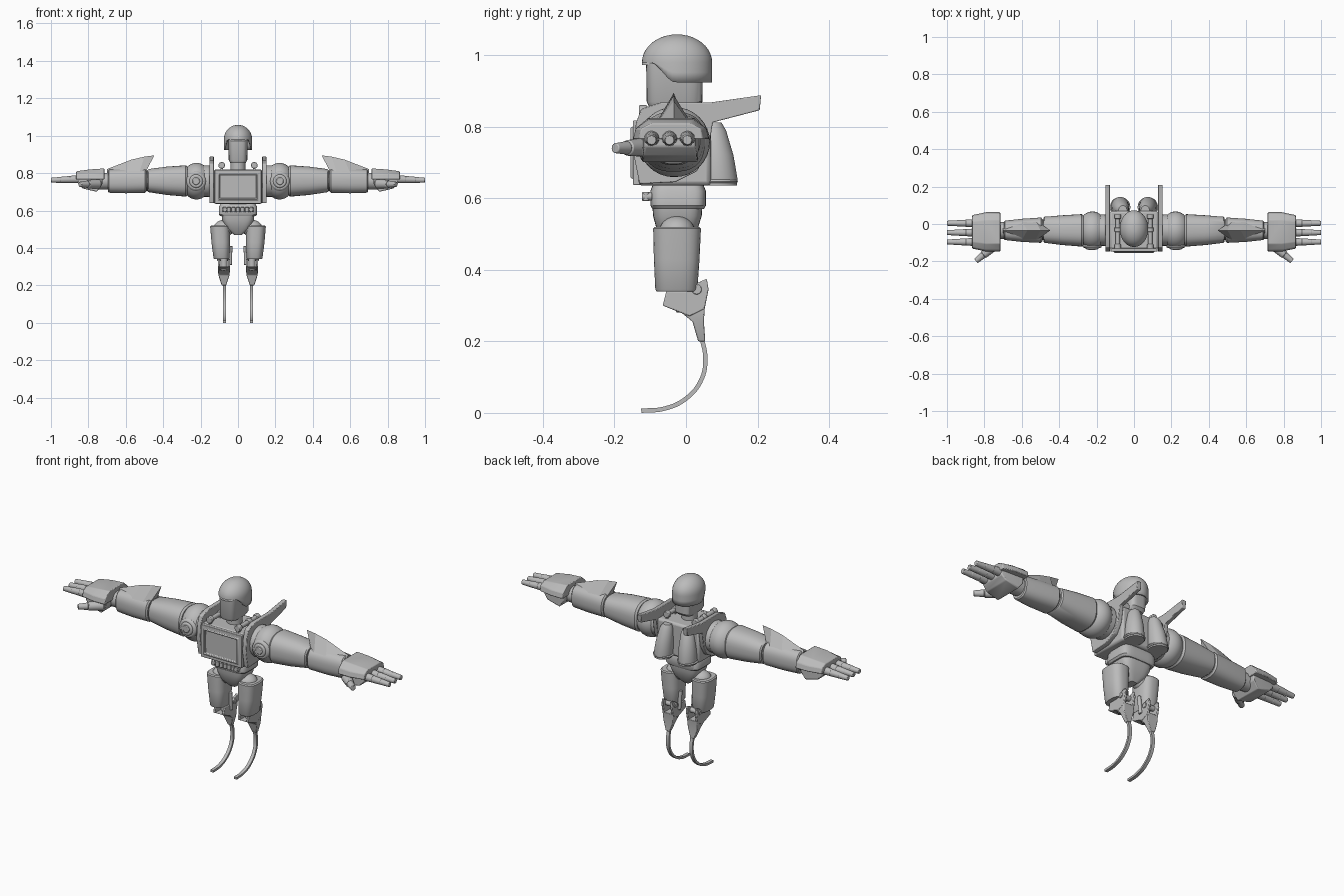
import bpy, bmesh
from math import sin, cos, pi, copysign
from mathutils import Vector

cube = bpy.data.objects.get("Cube")
if cube:
    bpy.data.objects.remove(cube)

metal = bpy.data.materials.new("plain grey")
metal.use_nodes = True
GREY = (0.5, 0.5, 0.5, 1)
metal.diffuse_color = GREY
metal.node_tree.nodes["Principled BSDF"].inputs["Base Color"].default_value = GREY


def finish(name, bm, mirror=False, bevel=0, smooth=True):
    """Turn a bmesh into a named object, optionally mirrored and bevelled."""
    bmesh.ops.recalc_face_normals(bm, faces=bm.faces)
    mesh = bpy.data.meshes.new(name)
    bm.to_mesh(mesh)
    bm.free()
    mesh.materials.append(metal)
    ob = bpy.data.objects.new(name, mesh)
    bpy.context.collection.objects.link(ob)
    if bevel:
        mod = ob.modifiers.new("bevel", "BEVEL")
        mod.width, mod.segments, mod.limit_method = bevel, 2, "ANGLE"
    if mirror:
        ob.modifiers.new("mirror", "MIRROR").use_mirror_merge = False
    if smooth:
        bpy.ops.object.select_all(action="DESELECT")
        ob.select_set(True)
        bpy.context.view_layer.objects.active = ob
        bpy.ops.object.shade_smooth_by_angle(angle=0.6)
    return ob


def box(name, lo, hi, bevel=0.006, **kw):
    bm = bmesh.new()
    bmesh.ops.create_cube(bm, size=1)
    lo, hi = Vector(lo), Vector(hi)
    for v in bm.verts:
        v.co = (lo + hi) / 2 + v.co * (hi - lo)
    return finish(name, bm, bevel=bevel, **kw)


def skin(bm, loops):
    """Bridge loops of points and cap both ends."""
    rings = [[bm.verts.new(p) for p in loop] for loop in loops]
    n = len(rings[0])
    for a, b in zip(rings, rings[1:]):
        for i in range(n):
            bm.faces.new((a[i], a[(i + 1) % n], b[(i + 1) % n], b[i]))
    bm.faces.new(rings[0])
    bm.faces.new(rings[-1])


def loft(name, axis, rings, sides=32, square=1.0, **kw):
    """Rings are (position, centre u, centre v, radius u, radius v)."""
    bm, loops = bmesh.new(), []
    for pos, cu, cv, ru, rv in rings:
        loop = []
        for i in range(sides):
            a = 2 * pi * (i + 0.5) / sides
            u, v = (copysign(abs(f) ** square, f) for f in (cos(a), sin(a)))
            p = [cu + ru * u, cv + rv * v]
            p.insert("xyz".index(axis), pos)
            loop.append(p)
        loops.append(loop)
    skin(bm, loops)
    return finish(name, bm, **kw)


def rod(name, start, end, r1, r2=None, sides=20, mirror=True):
    bm = bmesh.new()
    a, b = Vector(start), Vector(end)
    q = (b - a).to_track_quat("Z", "Y")
    loops = []
    for p, r in ((a, r1), (b, r2 or r1)):
        loops.append([p + q @ Vector((r * cos(2 * pi * i / sides), r * sin(2 * pi * i / sides), 0))
                      for i in range(sides)])
    skin(bm, loops)
    return finish(name, bm, mirror, bevel=min(r1, r2 or r1) * 0.2)


def ball(name, centre, radii, mirror=True):
    bm = bmesh.new()
    bmesh.ops.create_uvsphere(bm, u_segments=32, v_segments=16, radius=1)
    for v in bm.verts:
        v.co = Vector(centre) + v.co * Vector(radii)
    return finish(name, bm, mirror)


def plate(name, outline, x1, x2, bevel=0.003, mirror=True):
    """Extrude a side (y, z) outline between two x positions."""
    bm = bmesh.new()
    skin(bm, [[(x, y, z) for y, z in outline] for x in (x1, x2)])
    return finish(name, bm, mirror, bevel=bevel)


# Head: helmet shell with a rim that drops behind the face
bm = bmesh.new()
N, loops = 48, []
for k in range(1, 13):
    t = min(k, 10) / 10 * pi / 2
    loop = []
    for i in range(N):
        a = 2 * pi * i / N
        y = -0.025 + 0.098 * sin(t) * cos(a)
        z = 0.98 + 0.078 * cos(t)
        if k > 10:
            s = min(max((y + 0.1) / 0.07, 0), 1)
            z -= 0.056 * s * s * (3 - 2 * s) * (k - 10) / 2
        loop.append((0.076 * sin(t) * sin(a), y, z))
    loops.append(loop)
skin(bm, loops)
bm.faces.ensure_lookup_table()
bmesh.ops.delete(bm, geom=[bm.faces[-1]], context="FACES_ONLY")
helmet = finish("helmet", bm)
helmet.modifiers.new("shell", "SOLIDIFY").thickness = 0.008
loft("face", "z", [(0.855, 0, -0.035, 0.042, 0.068), (0.87, 0, -0.032, 0.05, 0.078),
                   (1.0, 0, -0.032, 0.052, 0.08)], square=0.5)
rod("neck", (0, -0.03, 0.8), (0, -0.03, 0.87), 0.04, mirror=False)

# Torso with a sunken front screen
box("torso", (-0.13, -0.135, 0.635), (0.13, 0.07, 0.82), 0.012)
bm = bmesh.new()
bmesh.ops.create_cube(bm, size=1)
for v in bm.verts:
    v.co = Vector((0, -0.135, 0.727)) + v.co * Vector((0.25, 0.026, 0.18))
front = min(bm.faces, key=lambda f: f.calc_center_median().y)
bmesh.ops.inset_region(bm, faces=[front], thickness=0.024)
bmesh.ops.inset_region(bm, faces=[front], thickness=0.004, depth=0.007)
bmesh.ops.inset_region(bm, faces=[front], thickness=0.008)
bmesh.ops.inset_region(bm, faces=[front], thickness=0.004, depth=-0.01)
finish("chest_screen", bm, bevel=0.003)
plate("shoulder_wing", [(-0.148, 0.73), (-0.14, 0.81), (-0.125, 0.85), (-0.07, 0.868), (0.07, 0.868),
                        (0.21, 0.888), (0.206, 0.846), (0.075, 0.812), (0.062, 0.73), (0.03, 0.675),
                        (-0.03, 0.645), (-0.13, 0.64)], 0.129, 0.153)
rod("collar_tube", (0.087, -0.12, 0.842), (0.087, 0.05, 0.842), 0.012)
for y in (-0.12, -0.03, 0.04):
    rod("tube_clamp", (0.087, y - 0.012, 0.842), (0.087, y + 0.012, 0.842), 0.018)
    box("tube_foot", (0.08, y - 0.008, 0.815), (0.094, y + 0.008, 0.84), 0.002, mirror=True)

# Back thrusters
loft("thruster", "z", [(0.635, 0.074, 0.09, 0.046, 0.053), (0.655, 0.074, 0.09, 0.048, 0.054),
                       (0.72, 0.07, 0.085, 0.044, 0.048), (0.79, 0.064, 0.078, 0.034, 0.034),
                       (0.812, 0.06, 0.075, 0.022, 0.024)], mirror=True)
rod("thruster_ring", (0.074, 0.09, 0.642), (0.074, 0.09, 0.652), 0.055)

# Waist with a row of rollers
loft("waist", "z", [(0.57, 0, -0.022, 0.095, 0.072), (0.58, 0, -0.022, 0.103, 0.078),
                    (0.62, 0, -0.022, 0.103, 0.078), (0.64, 0, -0.022, 0.09, 0.07)], square=0.4)
for i in range(7):
    x = (i - 3) * 0.024
    rod("belt_roller", (x, -0.112, 0.592), (x, -0.112, 0.618), 0.01, mirror=False)
rod("belt_knob", (0.07, -0.123, 0.605), (0.07, -0.095, 0.605), 0.012)
loft("pelvis", "z", [(0.47, 0, -0.025, 0.02, 0.03), (0.505, 0, -0.025, 0.065, 0.055),
                     (0.55, 0, -0.024, 0.085, 0.068), (0.575, 0, -0.024, 0.088, 0.07)], square=0.5)

# Legs
ball("hip_ball", (0.075, -0.025, 0.505), (0.055, 0.05, 0.045))
loft("thigh", "z", [(0.34, 0.088, -0.027, 0.04, 0.056), (0.345, 0.088, -0.027, 0.043, 0.059),
                    (0.43, 0.092, -0.026, 0.05, 0.064), (0.515, 0.096, -0.025, 0.053, 0.067),
                    (0.52, 0.096, -0.025, 0.047, 0.062)], square=0.75, mirror=True)
rod("knee_post", (0.075, -0.01, 0.28), (0.075, -0.01, 0.36), 0.018)
rod("knee_pin", (0.038, 0.03, 0.345), (0.112, 0.03, 0.345), 0.014)
rod("knee_piston", (0.042, 0.0, 0.31), (0.04, -0.01, 0.41), 0.01)
fork = [(-0.065, 0.3), (-0.055, 0.34), (0.0, 0.34), (0.035, 0.365), (0.058, 0.375), (0.063, 0.345),
        (0.052, 0.29), (0.01, 0.27)]
plate("shin_fork_outer", fork, 0.096, 0.108)
plate("shin_fork_inner", fork, 0.042, 0.054)
bm = bmesh.new()
skin(bm, [[(0.075 + s * w, y, z) for s, y in ((-1, y1), (1, y1), (1, y2), (-1, y2))]
          for z, w, y1, y2 in ((0.3, 0.032, -0.065, 0.053), (0.286, 0.032, -0.02, 0.052),
                               (0.255, 0.03, 0.018, 0.05), (0.2, 0.012, 0.034, 0.054))])
finish("shin", bm, True, bevel=0.003)

# Curved running blades
curve = bpy.data.curves.new("path", "CURVE")
curve.dimensions = "3D"
path = [(0.044, 0.21), (0.054, 0.155), (0.044, 0.095), (0.0, 0.04), (-0.06, 0.012), (-0.125, 0.006)]
spline = curve.splines.new("BEZIER")
spline.bezier_points.add(len(path) - 1)
for p, (y, z) in zip(spline.bezier_points, path):
    p.co = (0.072, y, z)
    p.handle_left_type = p.handle_right_type = "AUTO"
curve.resolution_u = 6
holder = bpy.data.objects.new("path", curve)
bpy.context.collection.objects.link(holder)
line = [v.co.copy() for v in holder.to_mesh().vertices]
bpy.data.objects.remove(holder)
bm, loops = bmesh.new(), []
for i, p in enumerate(line):
    d = (line[min(i + 1, len(line) - 1)] - line[max(i - 1, 0)]).normalized()
    n, w = d.cross(Vector((1, 0, 0))) * 0.006, Vector((0.009, 0, 0))
    loops.append([p + n + w, p + n - w, p - n - w, p - n + w])
skin(bm, loops)
finish("foot_blade", bm, True)

# Shoulders and upper arms
ball("shoulder", (0.222, -0.033, 0.757), (0.08, 0.1, 0.098))
rod("shoulder_joint", (0.14, -0.033, 0.757), (0.2, -0.033, 0.757), 0.085)
for r, y in ((0.052, -0.128), (0.036, -0.135), (0.02, -0.139)):
    rod("shoulder_cap", (0.224, y, 0.757), (0.224, -0.06, 0.757), r, sides=32)
loft("upper_arm", "x", [(0.27, -0.034, 0.758, 0.08, 0.078), (0.28, -0.034, 0.758, 0.087, 0.084),
                        (0.38, -0.033, 0.759, 0.08, 0.076), (0.478, -0.031, 0.76, 0.07, 0.062),
                        (0.484, -0.031, 0.76, 0.064, 0.057)], square=0.8, mirror=True)
ball("elbow", (0.487, -0.031, 0.76), (0.04, 0.056, 0.055))

# Forearms with swept fins
loft("forearm", "x", [(0.49, -0.033, 0.76, 0.06, 0.058), (0.497, -0.033, 0.76, 0.068, 0.066),
                      (0.6, -0.034, 0.758, 0.062, 0.066), (0.69, -0.034, 0.757, 0.052, 0.062),
                      (0.695, -0.034, 0.757, 0.047, 0.056)], square=0.8, mirror=True)
bm = bmesh.new()
skin(bm, [[(x1, -0.034 - w, z1), (x2, -0.034, z2), (x1, -0.034 + w, z1)]
          for x1, z1, x2, z2, w in ((0.7, 0.8, 0.7, 0.822, 0.02), (0.6, 0.8, 0.57, 0.872, 0.052),
                                    (0.53, 0.795, 0.5, 0.888, 0.058), (0.5, 0.795, 0.447, 0.895, 0.035))])
finish("forearm_fin", bm, True, smooth=False)
rod("wrist", (0.68, -0.035, 0.757), (0.76, -0.035, 0.757), 0.045)

# Hands: armoured back, palm block, jointed fingers and thumb
bm = bmesh.new()
skin(bm, [[(x, -0.042 + s * w, z) for s, z in ((-1, 0.765), (-0.93, 0.795), (-0.6, top), (0.6, top),
                                               (0.93, 0.795), (1, 0.765))]
          for x, w, top in ((0.715, 0.106, 0.825), (0.79, 0.106, 0.82), (0.865, 0.09, 0.81))])
finish("hand_guard", bm, True, bevel=0.004)
bm = bmesh.new()
skin(bm, [[(x, -0.045 + s * w, z) for s, z in ((-1, 0.785), (-1, low), (1, low), (1, 0.785))]
          for x, w, low in ((0.725, 0.08, 0.74), (0.755, 0.078, 0.7), (0.83, 0.075, 0.718), (0.855, 0.07, 0.745))])
finish("palm", bm, True, bevel=0.005)
for y in (0.004, -0.046, -0.096):
    for k, (a, b) in enumerate(((0.84, 0.9), (0.896, 0.95), (0.946, 1.0))):
        r = 0.022 - 0.003 * k
        rod("finger_joint", (a, y, 0.768 - 0.002 * k), (b, y, 0.766 - 0.002 * k), r, r - 0.003)
tip, root = Vector((0.845, -0.198, 0.74)), Vector((0.745, -0.115, 0.742))
mid = root.lerp(tip, 0.6)
rod("thumb_base", root, mid, 0.026, 0.022)
rod("thumb_tip", mid, tip, 0.019, 0.014)
